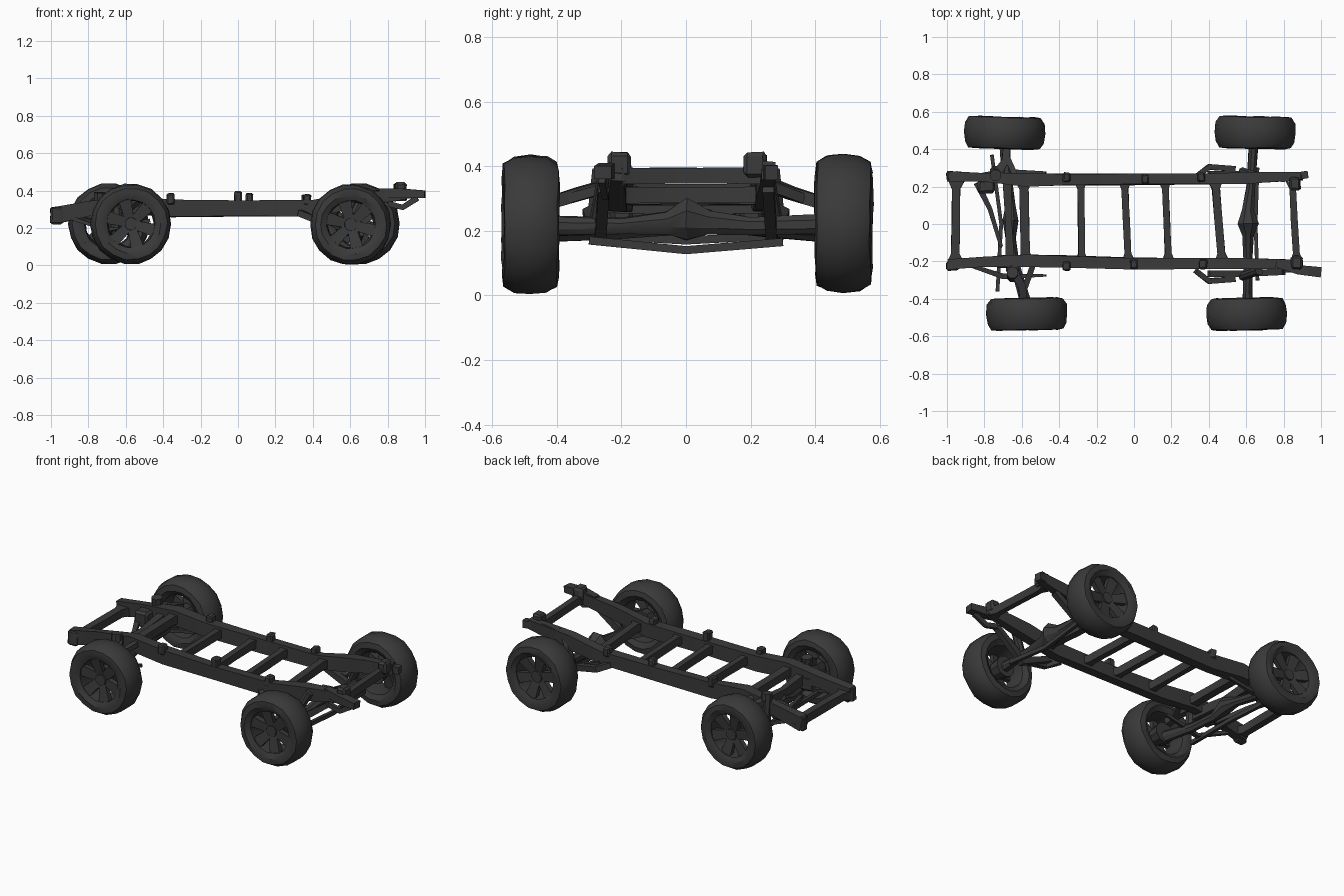
import bpy, bmesh, math, random
from mathutils import Vector, Matrix

random.seed(4)
dark = bpy.data.materials.new("dark_metal_and_rubber")
dark.diffuse_color = (0.042, 0.042, 0.042, 1)


def finish(name, bm, jitter=0.0, angle=30):
    for v in bm.verts:
        v.co += Vector([random.uniform(-jitter, jitter) for _ in range(3)])
    bmesh.ops.recalc_face_normals(bm, faces=bm.faces)
    me = bpy.data.meshes.new(name)
    bm.to_mesh(me)
    bm.free()
    me.materials.append(dark)
    ob = bpy.data.objects.new(name, me)
    bpy.context.collection.objects.link(ob)
    bpy.ops.object.select_all(action='DESELECT')
    ob.select_set(True)
    bpy.context.view_layer.objects.active = ob
    bpy.ops.object.shade_smooth_by_angle(angle=math.radians(angle))
    return ob


def sweep(name, pts, w, h, sides=4, jitter=0.0):
    """Bar along a path; w is the level width, h the height; each may be a list."""
    bm = bmesh.new()
    pts = [Vector(p) for p in pts]
    n = len(pts)
    ws = w if isinstance(w, list) else [w] * n
    hs = h if isinstance(h, list) else [h] * n
    k = 1 / math.cos(math.pi / sides)
    rings = []
    for i, p in enumerate(pts):
        d = (pts[min(i + 1, n - 1)] - pts[max(i - 1, 0)]).normalized()
        side = d.cross(Vector((0, 0, 1)))
        side = side.normalized() if side.length > 0.05 else Vector((0, 1, 0))
        up = side.cross(d)
        ring = []
        for j in range(sides):
            a = 2 * math.pi * (j + 0.5) / sides
            ring.append(bm.verts.new(p + side * math.cos(a) * k * ws[i] / 2
                                     + up * math.sin(a) * k * hs[i] / 2))
        rings.append(ring)
    for a, b in zip(rings, rings[1:]):
        for j in range(sides):
            bm.faces.new((a[j], a[(j + 1) % sides], b[(j + 1) % sides], b[j]))
    bm.faces.new(rings[0])
    bm.faces.new(rings[-1])
    return finish(name, bm, jitter)


def block(name, c, s):
    bm = bmesh.new()
    bmesh.ops.create_cube(bm, size=1, matrix=Matrix.Translation(c) @ Matrix.Diagonal((*s, 1)))
    bmesh.ops.bevel(bm, geom=bm.edges[:], offset=min(s) * 0.18, segments=1, affect='EDGES')
    return finish(name, bm, 0.003)


def wheel(name, c, out, turn=0.0):
    """Tyre, rim, five twin spokes and hub; out is the outward y direction."""
    place = Matrix.Translation(c) @ Matrix.Rotation(turn, 4, 'Z')
    # tyre and rim as one closed lathed ring: (radius, outward offset)
    prof = [(0.130, 0.070), (0.160, 0.086), (0.192, 0.082), (0.212, 0.050), (0.217, 0.0),
            (0.212, -0.050), (0.192, -0.082), (0.160, -0.087), (0.130, -0.070), (0.122, 0.0)]
    bm, seg, rings = bmesh.new(), 18, []
    for i in range(seg):
        a = 2 * math.pi * i / seg
        rings.append([bm.verts.new((r * math.cos(a), y * out, r * math.sin(a))) for r, y in prof])
    for i in range(seg):
        a, b = rings[i], rings[(i + 1) % seg]
        for j in range(len(prof)):
            m = (j + 1) % len(prof)
            bm.faces.new((a[j], a[m], b[m], b[j]))
    bm.transform(place)
    finish(name + "_tyre", bm, 0.003, 35)
    # spokes taper outwards from the hub
    bm = bmesh.new()
    for i in range(6):
        a = 2 * math.pi * (i + 0.25) / 6
        cube = bmesh.ops.create_cube(bm, size=1)["verts"]
        for v in cube:
            far = v.co.x > 0
            v.co = Vector((0.13 if far else 0.02, v.co.y * 0.03 + out * (0.05 if far else 0.03),
                           v.co.z * (0.068 if far else 0.045)))
        bmesh.ops.rotate(bm, verts=cube, cent=(0, 0, 0), matrix=Matrix.Rotation(a, 3, 'Y'))
    bm.transform(place)
    finish(name + "_spokes", bm, 0.002)
    # hub and brake drum
    bm = bmesh.new()
    for r, y0, y1 in ((0.04, 0.0, 0.055), (0.065, -0.07, 0.0)):
        bmesh.ops.create_cone(bm, cap_ends=True, segments=10, radius1=r, radius2=r * 0.85, depth=y1 - y0,
                              matrix=Matrix.Translation((0, out * (y0 + y1) / 2, 0))
                              @ Matrix.Rotation(-out * math.pi / 2, 4, 'X'))
    bm.transform(place)
    finish(name + "_hub", bm, 0.001)


# wheels
wheel("left_front_wheel", (-0.573, -0.482, 0.222), -1, 0.02)
wheel("left_back_wheel", (-0.692, 0.488, 0.222), 1, -0.03)
wheel("right_front_wheel", (0.602, -0.482, 0.218), -1, 0.02)
wheel("right_back_wheel", (0.648, 0.490, 0.224), 1, -0.02)

# long frame rails, dropping at the left end and rising at the right end
for name, ys in (("front_rail", (-0.215, -0.20, -0.195, -0.20, -0.21, -0.21, -0.215, -0.215)),
                 ("back_rail", (0.255, 0.25, 0.235, 0.24, 0.24, 0.24, 0.245, 0.255))):
    xs = (-0.99, -0.80, -0.58, -0.36, 0.0, 0.40, 0.62, 0.90)
    zs = (0.265, 0.30, 0.325, 0.305, 0.305, 0.305, 0.345, 0.385)
    sweep(name, list(zip(xs, ys, zs)), [0.06, 0.05, 0.065, 0.06, 0.06, 0.06, 0.06, 0.04],
          [0.085, 0.08, 0.09, 0.09, 0.085, 0.085, 0.085, 0.06], 4, 0.004)

# ladder cross members with flared ends: (front x, back x, z, width)
for i, (xf, xb, z, w) in enumerate(((-0.955, -0.95, 0.265, 0.045), (-0.58, -0.59, 0.32, 0.05),
                                    (-0.28, -0.285, 0.305, 0.035), (-0.03, -0.05, 0.305, 0.036),
                                    (0.185, 0.165, 0.305, 0.036), (0.47, 0.435, 0.31, 0.042),
                                    (0.87, 0.845, 0.37, 0.035))):
    pts = [(xf + (xb - xf) * t, -0.20 + 0.43 * t, z) for t in (0, 0.1, 0.5, 0.9, 1)]
    sweep("cross_member_%d" % (i + 1), pts, [w * 1.9, w, w, w, w * 1.9], 0.05, 4, 0.002)

# end mounts and bumper horns
for y, x in ((-0.205, 0.87), (0.215, 0.86)):
    block("end_mount", (x, y, 0.405), (0.06, 0.07, 0.075))
sweep("front_horn", [(0.76, -0.21, 0.385), (0.88, -0.245, 0.385), (1.0, -0.258, 0.38)],
      [0.04, 0.05, 0.055], [0.05, 0.05, 0.04])
sweep("back_horn", [(0.70, 0.25, 0.375), (0.80, 0.245, 0.385), (0.93, 0.265, 0.38)], 0.04, 0.045)
sweep("horn_brace", [(0.80, -0.25, 0.33), (0.88, -0.25, 0.31), (0.96, -0.26, 0.36)], 0.02, 0.03)
for y in (-0.225, 0.255):
    block("left_bumper_mount", (-0.97, y, 0.265), (0.065, 0.05, 0.09))

# body mounts on the rails
for x, y, z in ((0.0, -0.215, 0.365), (0.06, 0.24, 0.355), (-0.36, -0.225, 0.355), (-0.36, 0.25, 0.355),
                (0.37, -0.215, 0.35), (0.36, 0.25, 0.35)):
    block("body_mount", (x, y, z), (0.04, 0.05, 0.06))

# right solid axle with central differential
sweep("right_axle", [(0.605, -0.42, 0.215), (0.61, -0.2, 0.215), (0.61, -0.06, 0.225), (0.61, 0.0, 0.235),
                     (0.61, 0.07, 0.225), (0.625, 0.2, 0.215), (0.64, 0.42, 0.22)],
      [0.05, 0.045, 0.06, 0.11, 0.06, 0.045, 0.05], [0.06, 0.05, 0.07, 0.13, 0.07, 0.05, 0.06], 8, 0.003)

# left axle beam, joining hubs that sit at different x
sweep("left_axle", [(-0.58, -0.42, 0.20), (-0.63, -0.24, 0.20), (-0.66, -0.08, 0.21), (-0.66, 0.02, 0.235),
                    (-0.66, 0.12, 0.22), (-0.68, 0.25, 0.205), (-0.69, 0.42, 0.20)],
      [0.055, 0.05, 0.055, 0.08, 0.05, 0.05, 0.055], [0.065, 0.05, 0.05, 0.10, 0.05, 0.05, 0.065], 8, 0.003)
sweep("left_upper_beam", [(-0.66, -0.25, 0.29), (-0.67, 0.0, 0.275), (-0.68, 0.27, 0.29)],
      [0.05, 0.035, 0.05], [0.07, 0.05, 0.07])

# per side suspension parts
for s, y0, xw in ((-1, -0.22, -0.59), (1, 0.25, -0.68)):
    sweep("upper_arm", [(xw - 0.07, y0, 0.345), (xw - 0.01, s * 0.33, 0.315), (xw, s * 0.41, 0.29)],
          [0.05, 0.04, 0.04], 0.04)
    sweep("upper_arm_brace", [(xw + 0.05, y0, 0.34), (xw, s * 0.36, 0.30)], 0.03, 0.03)
    sweep("left_coil_over", [(xw - 0.06, s * 0.28, 0.20), (xw - 0.06, s * 0.26, 0.39)], 0.06, 0.06, 8)
    sweep("trailing_rod", [(-0.88, y0, 0.25), (-0.70, s * 0.28, 0.19), (-0.47, s * 0.275, 0.24)],
          [0.02, 0.03, 0.012], 0.02)
    sweep("right_link", [(0.33, s * 0.25, 0.28), (0.40, s * 0.305, 0.25), (0.54, s * 0.295, 0.22)],
          0.03, 0.035)
    sweep("leaf_spring", [(0.40, s * 0.265, 0.27), (0.60, s * 0.265, 0.185), (0.80, s * 0.255, 0.33)],
          0.035, [0.03, 0.05, 0.03])
    sweep("right_shock", [(0.58, s * 0.28, 0.20), (0.67, s * 0.25, 0.37)], 0.045, 0.045, 8)

# steering and stabiliser rods
sweep("steering_rod", [(-0.73, -0.36, 0.19), (-0.71, 0.0, 0.17), (-0.76, 0.37, 0.19)], 0.02, 0.025)
sweep("diagonal_rod", [(-0.84, 0.22, 0.25), (-0.77, 0.08, 0.23), (-0.71, -0.12, 0.21)],
      [0.035, 0.025, 0.02], 0.025)
sweep("right_stabiliser", [(0.66, -0.30, 0.17), (0.65, 0.0, 0.14), (0.66, 0.30, 0.165)], 0.02, 0.025)
block("steering_box", (-0.79, 0.20, 0.27), (0.09, 0.07, 0.10))
block("steering_bracket", (-0.70, -0.20, 0.27), (0.08, 0.07, 0.09))
